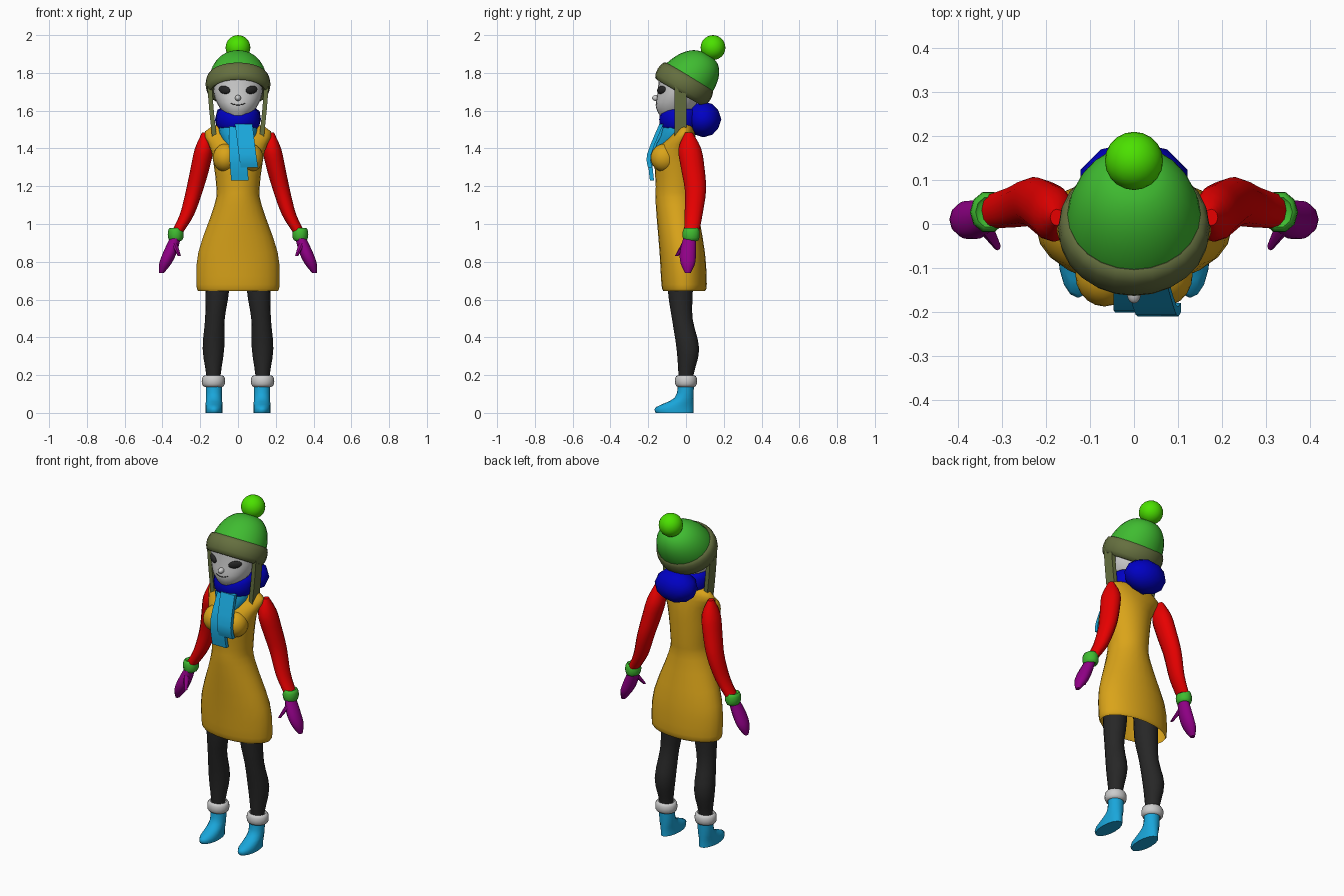
import bpy, bmesh, math
from mathutils import Matrix, Vector

old = bpy.data.objects.get("Cube")
if old:
    bpy.data.objects.remove(old, do_unlink=True)


def material(name, *rgb):
    colour = (*rgb, 1)
    mat = bpy.data.materials.new(name)
    mat.use_nodes = True
    mat.diffuse_color = colour
    mat.node_tree.nodes["Principled BSDF"].inputs["Base Color"].default_value = colour
    return mat


MUSTARD = material("mustard", .7, .37, .01)
RED = material("red", .8, 0, 0)
GREEN = material("knit green", .05, .5, .03)
LIME = material("lime", .07, .75, 0)
OLIVE = material("olive", .13, .16, .05)
BLUE = material("deep blue", 0, 0, .55)
SKY = material("sky blue", .01, .38, .7)
PURPLE = material("purple", .28, 0, .24)
CHARCOAL = material("charcoal", .02, .02, .02)
PALE = material("pale grey", .6, .6, .6)


def finish(name, bm, mat):
    """Turn a bmesh into a named object, smooth except at hard edges."""
    bmesh.ops.recalc_face_normals(bm, faces=bm.faces)
    mesh = bpy.data.meshes.new(name)
    bm.to_mesh(mesh)
    bm.free()
    mesh.materials.append(mat)
    for polygon in mesh.polygons:
        polygon.use_smooth = True
    mesh.set_sharp_from_angle(angle=math.radians(50))
    bpy.context.collection.objects.link(bpy.data.objects.new(name, mesh))


def refine(rings, steps):
    """Insert rings along a smooth spline through the given ones."""
    rings = [Vector(ring) for ring in rings]
    padded = [rings[0], *rings, rings[-1]]
    result = []
    for before, start, end, after in zip(padded, padded[1:], padded[2:], padded[3:]):
        leave, arrive = (end - before) / 2, (after - start) / 2
        for i in range(steps):
            t = i / steps
            ease = t * t * (3 - 2 * t)
            result.append(start.lerp(end, ease) + leave * t * (1 - t) ** 2
                          - arrive * t * t * (1 - t))
    return result + [rings[-1]]


def outline(sides):
    """Unit cross-section: a square for four sides, otherwise a circle."""
    turn, size = (math.pi / 4, math.sqrt(2)) if sides == 4 else (0, 1)
    for i in range(sides):
        angle = math.tau * i / sides + turn
        yield size * math.cos(angle), size * math.sin(angle)


def loft(name, mat, rings, sides=16, steps=3, side=1, matrix=Matrix(), hollow=False):
    """Skin level rings of x, y, z, half width and half depth."""
    bm = bmesh.new()
    loops = [[bm.verts.new((side * (x + width * u), y + depth * v, z))
              for u, v in outline(sides)]
             for x, y, z, width, depth in refine(rings, steps)]
    for low, high in zip(loops, loops[1:]):
        for i in range(sides):
            bm.faces.new((low[i - 1], low[i], high[i], high[i - 1]))
    bm.faces.new(loops[-1])
    if not hollow:
        bm.faces.new(loops[0])
    bm.transform(matrix)
    finish(name, bm, mat)


def trunk(rows, x=0):
    """Rings from height, y, half width and half depth."""
    return [(x, y, z, width, depth) for z, y, width, depth in rows]


def limb(rows, flatten):
    """Rings from a path with a radius, deeper than wide by a constant ratio."""
    return [(x, y, z, radius, radius * flatten) for x, y, z, radius in rows]


def strap(path, width, depth):
    """Rings of constant size along a path."""
    return [(*point, width, depth) for point in path]


def band(x, y, z, width, depth, thick, height):
    """Rings of a rolled band with a rounded outer face."""
    angles = [(i / 4 - 1) * 2.2 for i in range(9)]
    return [(x, y, z + height * math.sin(a), width + thick * math.cos(a),
             depth + thick * math.cos(a)) for a in angles]


def ball(name, mat, centre, radii, turn=0, tilt=0, detail=3):
    bm = bmesh.new()
    bmesh.ops.create_icosphere(bm, subdivisions=detail, radius=1)
    bm.transform(Matrix.Translation(centre) @ Matrix.Rotation(turn, 4, 'Z')
                 @ Matrix.Rotation(tilt, 4, 'Y') @ Matrix.Diagonal((*radii, 1)))
    finish(name, bm, mat)


# Dress, open at the hem
loft("dress", MUSTARD, trunk([
    (.645, -.01, .21, .11), (.68, -.01, .22, .12), (.85, -.02, .21, .12), (1.1, -.05, .125, .11),
    (1.2, -.05, .115, .11), (1.38, -.05, .14, .11), (1.49, -.01, .175, .055),
    (1.54, -.02, .06, .05)]), sides=24, hollow=True)

# Head and facial features
loft("head", PALE, trunk([
    (1.56, -.07, .05, .06), (1.62, -.055, .1, .105), (1.7, -.04, .13, .11),
    (1.82, -.03, .125, .11)]), sides=24)
ball("nose", PALE, (0, -.157, 1.667), (.016, .023, .016))

mouth = bpy.data.curves.new("mouth", 'CURVE')
mouth.dimensions = '3D'
mouth.bevel_depth = .002
smile = mouth.splines.new('POLY')
smile.points.add(8)
for i, point in enumerate(smile.points):
    t = i / 4 - 1
    point.co = (.04 * t, .01 * t * t - .16, .01 * t * t + 1.63, 1)
mouth.materials.append(CHARCOAL)
bpy.context.collection.objects.link(bpy.data.objects.new("mouth", mouth))

# Knitted hat, tipped backwards, with rolled brim and bobble
tipped = Matrix.Translation((0, -.01, 1.74)) @ Matrix.Rotation(-math.pi / 6, 4, 'X')
dome = [(math.sin(i / 4), math.cos(i / 4) ** .8) for i in range(7)]
loft("hat_crown", GREEN, trunk([(.2 * rise, .03 * rise, .155 * spread, .147 * spread)
                                for rise, spread in dome]),
     sides=24, steps=2, matrix=tipped)
loft("hat_brim", OLIVE, band(0, 0, 0, .15, .14, .022, .052), sides=24, steps=1, matrix=tipped)
ball("hat_bobble", LIME, (0, .143, 1.934), (.066, .066, .066))

# Thick collar, hood bundle behind the neck, and scarf
loft("collar", BLUE, band(0, -.035, 1.553, .09, .08, .027, .057), steps=1)
ball("hood", BLUE, (0, .093, 1.554), (.128, .094, .095), detail=2)
loft("scarf_wrap", SKY, trunk([
    (1.41, -.09, .06, .07), (1.48, -.05, .1, .09), (1.55, -.035, .1, .085)]))
loft("scarf_long_tail", SKY, strap(
    [(0, -.11, 1.53), (0, -.185, 1.37), (.01, -.18, 1.23)], .046, .011), sides=4)
loft("scarf_short_tail", SKY, strap(
    [(.03, -.13, 1.53), (.05, -.195, 1.37), (.06, -.19, 1.3)], .046, .011), sides=4)

# Paired parts
for side, label in ((1, "left"), (-1, "right")):
    ball(label + "_bust", MUSTARD, (side * .067, -.115, 1.35), (.066, .072, .075))
    ball(label + "_eye", CHARCOAL, (side * .072, -.13, 1.71), (.037, .012, .021),
         turn=side * .6, tilt=side * -.14)
    loft(label + "_ear_flap", OLIVE, strap(
        [(.15, -.03, 1.73), (.14, -.03, 1.6), (.125, -.03, 1.46)], .012, .032),
        sides=4, side=side)
    loft(label + "_sleeve", RED, limb([
        (.175, .015, 1.485, .015), (.18, .02, 1.4, .048), (.2, .035, 1.3, .05),
        (.23, .05, 1.18, .045), (.27, .04, 1.05, .038), (.32, .03, .96, .032)], 1.25),
        sides=12, side=side)
    loft(label + "_wrist_cuff", GREEN, band(.33, .027, .945, .03, .036, .012, .034),
         sides=10, steps=1, side=side)
    loft(label + "_mitten", PURPLE, limb([
        (.33, .02, .93, .028), (.36, .01, .85, .036), (.385, .01, .79, .032),
        (.405, .01, .74, .012)], 1.25), sides=10, side=side)
    loft(label + "_thumb", PURPLE, limb([(.34, 0, .9, .018), (.31, -.05, .83, .008)], 1.2),
         sides=8, side=side)
    loft(label + "_legging", CHARCOAL, limb([
        (.11, -.03, .88, .07), (.11, -.03, .65, .063), (.122, -.02, .5, .052),
        (.13, .01, .34, .057), (.13, 0, .2, .038), (.13, 0, .1, .035)], 1.05), side=side)
    loft(label + "_boot", SKY, trunk([
        (0, -.06, .045, .1), (.03, -.06, .045, .1), (.08, -.01, .043, .05),
        (.16, 0, .044, .042)], x=.127), side=side)
    loft(label + "_boot_fur", PALE, band(.13, 0, .168, .048, .045, .014, .03),
         steps=1, side=side)
